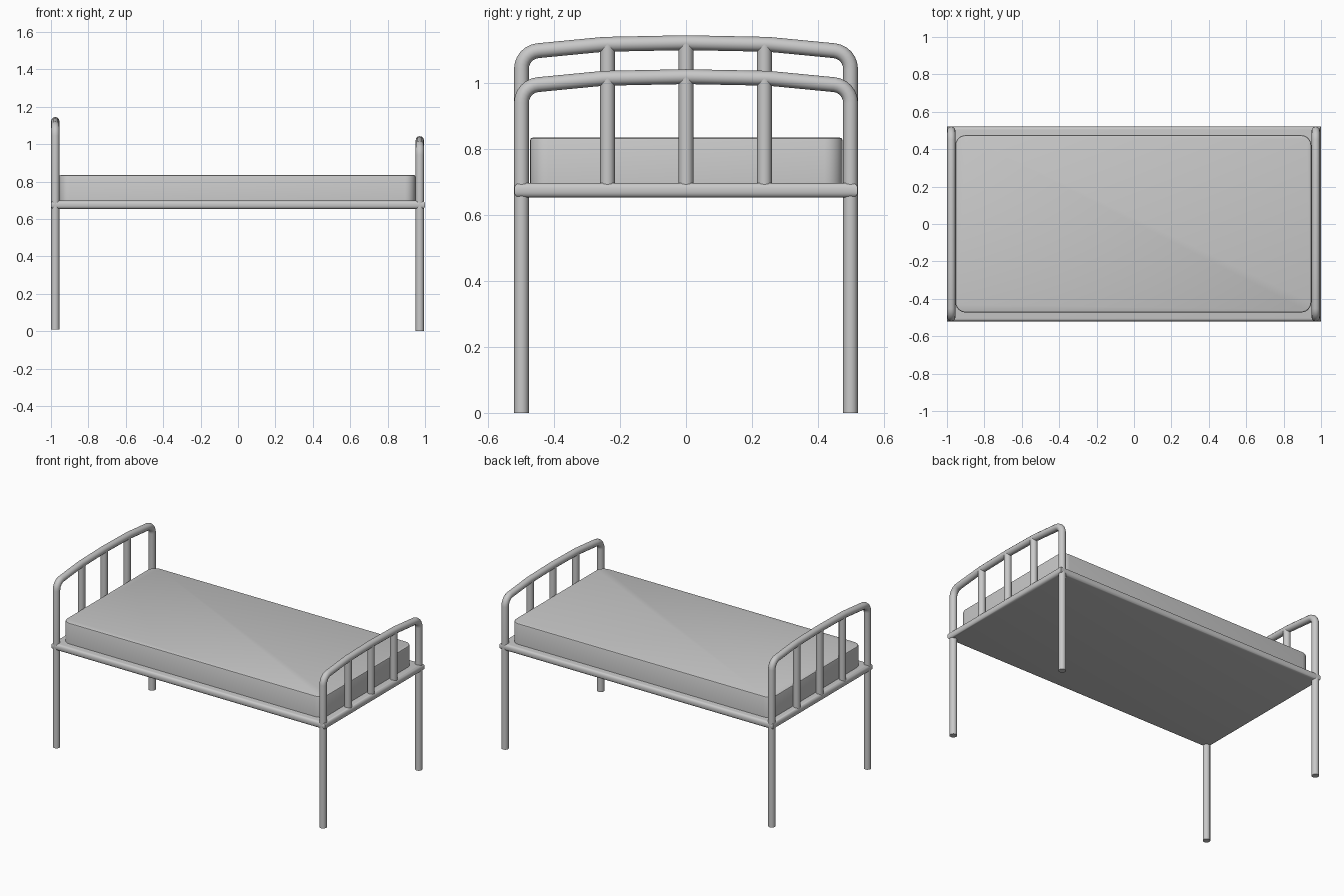
import bpy, bmesh, math

if "Cube" in bpy.data.objects:
    bpy.data.objects.remove(bpy.data.objects["Cube"])

grey = bpy.data.materials.new("light grey")
grey.diffuse_color = (0.58, 0.58, 0.58, 1)
grey.use_nodes = True
grey.node_tree.nodes["Principled BSDF"].inputs["Base Color"].default_value = grey.diffuse_color
R = 0.0225  # tube radius


def finish(obj, angle=40):
    obj.data.materials.clear()
    obj.data.materials.append(grey)
    bpy.ops.object.select_all(action='DESELECT')
    obj.select_set(True)
    bpy.context.view_layer.objects.active = obj
    bpy.ops.object.shade_smooth_by_angle(angle=math.radians(angle))


def tube(name, points):
    curve = bpy.data.curves.new(name, 'CURVE')
    curve.dimensions = '3D'
    curve.bevel_depth = R
    curve.bevel_resolution = 4
    curve.use_fill_caps = True
    spline = curve.splines.new('POLY')
    spline.points.add(len(points) - 1)
    for p, co in zip(spline.points, points):
        p.co = (*co, 1)
    obj = bpy.data.objects.new(name, curve)
    bpy.context.collection.objects.link(obj)
    bpy.ops.object.select_all(action='DESELECT')
    obj.select_set(True)
    bpy.context.view_layer.objects.active = obj
    bpy.ops.object.convert(target='MESH')
    finish(bpy.context.view_layer.objects.active)


def rounded_box(name, lo, hi, corner, edge, segs, both):
    bm = bmesh.new()
    bmesh.ops.create_cube(bm, size=1)
    for v in bm.verts:
        v.co = [(a + b) / 2 + c * (b - a) for a, b, c in zip(lo, hi, v.co)]
    if corner:
        up = [e for e in bm.edges
              if abs(e.verts[0].co.z - e.verts[1].co.z) > 0.01]
        bmesh.ops.bevel(bm, geom=up, offset=corner, segments=6,
                        profile=0.5, affect='EDGES')
    rim = [e for e in bm.edges
           if all(abs(v.co.z - hi[2]) < 1e-4 for v in e.verts)
           or (both and all(abs(v.co.z - lo[2]) < 1e-4 for v in e.verts))]
    bmesh.ops.bevel(bm, geom=rim, offset=edge, segments=segs,
                    profile=0.5, affect='EDGES')
    mesh = bpy.data.meshes.new(name)
    bm.to_mesh(mesh)
    bm.free()
    obj = bpy.data.objects.new(name, mesh)
    bpy.context.collection.objects.link(obj)
    finish(obj)


# Bed base with rounded rim, and mattress
rounded_box("bed_frame", (-1, -0.521, 0.653), (1, 0.521, 0.698),
            0, 0.018, 4, True)
rounded_box("mattress", (-0.955, -0.473, 0.69), (0.948, 0.475, 0.835),
            0.055, 0.008, 2, False)

# Bent tube end frames: two legs joined by a shallow arch, with three bars
for name, x, base, top in (("headboard", -0.977, 0.008, 1.122),
                           ("footboard", 0.972, 0.0, 1.019)):
    bend = 0.055
    half = [(0.499, base), (0.499, 0.68)]
    for i in range(7):
        a = math.radians(84 * i / 6)
        half.append((0.499 - bend + bend * math.cos(a),
                     top - 0.078 + bend * math.sin(a)))
    half.append((0.25, top - 0.004))
    path = [(x, -y, z) for y, z in half]
    path += [(x, 0, top + 0.001)]
    path += [(x, y, z) for y, z in reversed(half)]
    tube(name + "_tube", path)
    for i, y in enumerate((-0.238, 0, 0.238)):
        tube(f"{name}_bar_{i + 1}", [(x, y, 0.68), (x, y, top - 0.002)])
